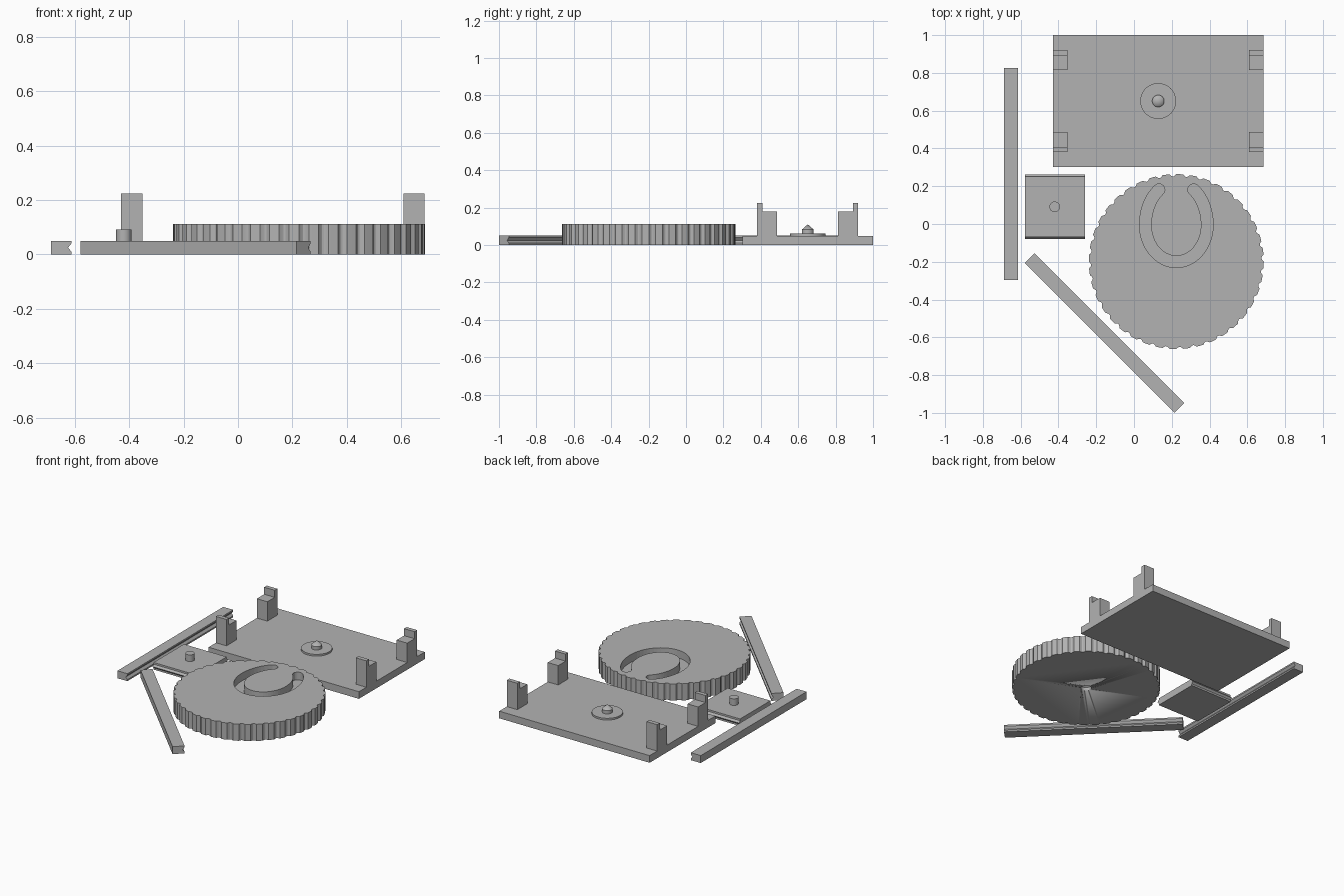
import bpy, bmesh, math
from mathutils import Matrix, Vector

if "Cube" in bpy.data.objects:
    bpy.data.objects.remove(bpy.data.objects["Cube"])

grey = bpy.data.materials.new("plain grey")
grey.diffuse_color = (0.45, 0.45, 0.45, 1)
grey.use_nodes = True
grey.node_tree.nodes["Principled BSDF"].inputs["Base Color"].default_value = grey.diffuse_color


def prism(name, outline, length, matrix=Matrix(), smooth=False):
    """Extrude a 2D outline along local z, then place it."""
    bm = bmesh.new()
    face = bm.faces.new([bm.verts.new((x, y, 0)) for x, y in outline])
    out = bmesh.ops.extrude_face_region(bm, geom=[face])
    tops = [v for v in out["geom"] if isinstance(v, bmesh.types.BMVert)]
    bmesh.ops.translate(bm, verts=tops, vec=(0, 0, length))
    bmesh.ops.transform(bm, matrix=matrix, verts=bm.verts)
    bmesh.ops.recalc_face_normals(bm, faces=bm.faces)
    return finish(name, bm, smooth)


def lathe(name, profile, x, y, steps=32):
    """Revolve (radius, z) points about a vertical axis."""
    bm = bmesh.new()
    vs = [bm.verts.new((r, 0, z)) for r, z in profile]
    es = [bm.edges.new(p) for p in zip(vs, vs[1:])]
    bmesh.ops.spin(bm, geom=vs + es, cent=(0, 0, 0), axis=(0, 0, 1),
                   angle=2 * math.pi, steps=steps)
    bmesh.ops.remove_doubles(bm, verts=bm.verts, dist=1e-5)
    bmesh.ops.translate(bm, verts=bm.verts, vec=(x, y, 0))
    bmesh.ops.recalc_face_normals(bm, faces=bm.faces)
    return finish(name, bm, True)


def finish(name, bm, smooth):
    mesh = bpy.data.meshes.new(name)
    bm.to_mesh(mesh)
    bm.free()
    mesh.materials.append(grey)
    ob = bpy.data.objects.new(name, mesh)
    bpy.context.collection.objects.link(ob)
    if smooth:
        bpy.ops.object.select_all(action="DESELECT")
        ob.select_set(True)
        bpy.context.view_layer.objects.active = ob
        bpy.ops.object.shade_smooth_by_angle(angle=math.radians(30))
    return ob


def rect(x0, x1, y0, y1):
    return [(x0, y0), (x1, y0), (x1, y1), (x0, y1)]


def cut(target, cutter):
    mod = target.modifiers.new("cut", "BOOLEAN")
    mod.operation, mod.solver, mod.object = "DIFFERENCE", "EXACT", cutter
    cutter.hide_render = True
    cutter.hide_set(True)


T = 0.048  # sheet thickness

# Base plate with pivot
prism("base_plate", rect(-0.43, 0.686, 0.302, 1.0), T)
lathe("pivot", [(0, T - 0.01), (0.095, T - 0.01), (0.095, 0.06), (0.032, 0.06),
                (0.032, 0.082), (0, 0.11)], 0.128, 0.651)

# Four stepped corner posts; the step profile lies in y-z, extruded along x
ALONG_X = Matrix(((0, 0, 1, 0), (1, 0, 0, 0), (0, 1, 0, 0), (0, 0, 0, 1)))
for x in (-0.43, 0.608):
    for side in (-1, 1):
        step = [(0.164, T - 0.01), (0.27, T - 0.01), (0.27, 0.225),
                (0.242, 0.225), (0.242, 0.178), (0.164, 0.178)]
        prism("corner_post", [(0.65 + side * d, z) for d, z in step], 0.078,
              Matrix.Translation((x, 0, 0)) @ ALONG_X)

# Slider plate with V ridges on its two y edges, plus follower peg
slider = [(-0.069, 0), (0.252, 0), (0.252, 0.012), (0.263, 0.024), (0.252, 0.036),
          (0.252, T), (-0.069, T), (-0.069, 0.036), (-0.08, 0.024), (-0.069, 0.012)]
prism("slider", slider, 0.318, Matrix.Translation((-0.578, 0, 0)) @ ALONG_X)
lathe("follower_peg", [(0, T - 0.01), (0.028, T - 0.01), (0.028, 0.092), (0, 0.092)],
      -0.42, 0.091)

# Two rails with a V groove along the +x side
ALONG_Y = Matrix(((1, 0, 0, 0), (0, 0, 1, 0), (0, 1, 0, 0), (0, 0, 0, 1)))
rail = [(-0.037, 0), (0.037, 0), (0.037, 0.010), (0.025, 0.025), (0.037, 0.040),
        (0.037, 0.05), (-0.037, 0.05)]
for name, x, y, turn in (("straight_rail", -0.65, 0.264, 0),
                         ("slanted_rail", -0.156, -0.577, math.pi / 4)):
    prism(name, rail, 1.122, Matrix.Translation((x, y, 0)) @ Matrix.Rotation(turn, 4, "Z")
          @ Matrix.Translation((0, -0.561, 0)) @ ALONG_Y)

# Cam wheel with small round notches in its rim
CX, CY, R, N = 0.224, -0.199, 0.463, 40
rim = []
for i in range(N):
    for k in range(10):
        u = k / 10
        dip = 0.012 * math.sin(math.pi * u / 0.5) if u < 0.5 else 0
        a = 2 * math.pi * (i + u) / N
        if u <= 0.5 or k == 7:
            rim.append((CX + (R - dip) * math.cos(a), CY + (R - dip) * math.sin(a)))
wheel = prism("cam_wheel", rim, 0.112, smooth=True)

# Horseshoe groove in the wheel top
HALF = 0.031


def path(t):
    y = math.cos(t)
    return Vector((0.164 * math.sin(t), y * (0.225 if y > 0 else 0.195)))


def offset(t, d):
    tan = (path(t + 1e-3) - path(t - 1e-3)).normalized()
    return path(t) + Vector((-tan.y, tan.x)) * d


t0, M = math.radians(34), 48
ts = [t0 + (2 * math.pi - 2 * t0) * i / M for i in range(M + 1)]
pts = [offset(t, HALF) for t in ts]
for t, sign in ((ts[-1], 1), (ts[0], -1)):
    if sign < 0:
        pts += [offset(s, -HALF) for s in reversed(ts)]
    arm = offset(t, HALF) - path(t)
    for k in range(1, 8):
        rot = Matrix.Rotation(-math.pi * k / 8, 2)
        pts.append(path(t) + rot @ (arm * sign))
groove = prism("groove_cutter", [(CX + p.x, p.y - 0.005) for p in pts], 0.1,
               Matrix.Translation((0, 0, 0.06)))
cut(wheel, groove)

# Pivot socket under the wheel
socket = lathe("socket_cutter", [(0, -0.02), (0.034, -0.02), (0.034, 0.024), (0, 0.05)], CX, CY)
cut(wheel, socket)
